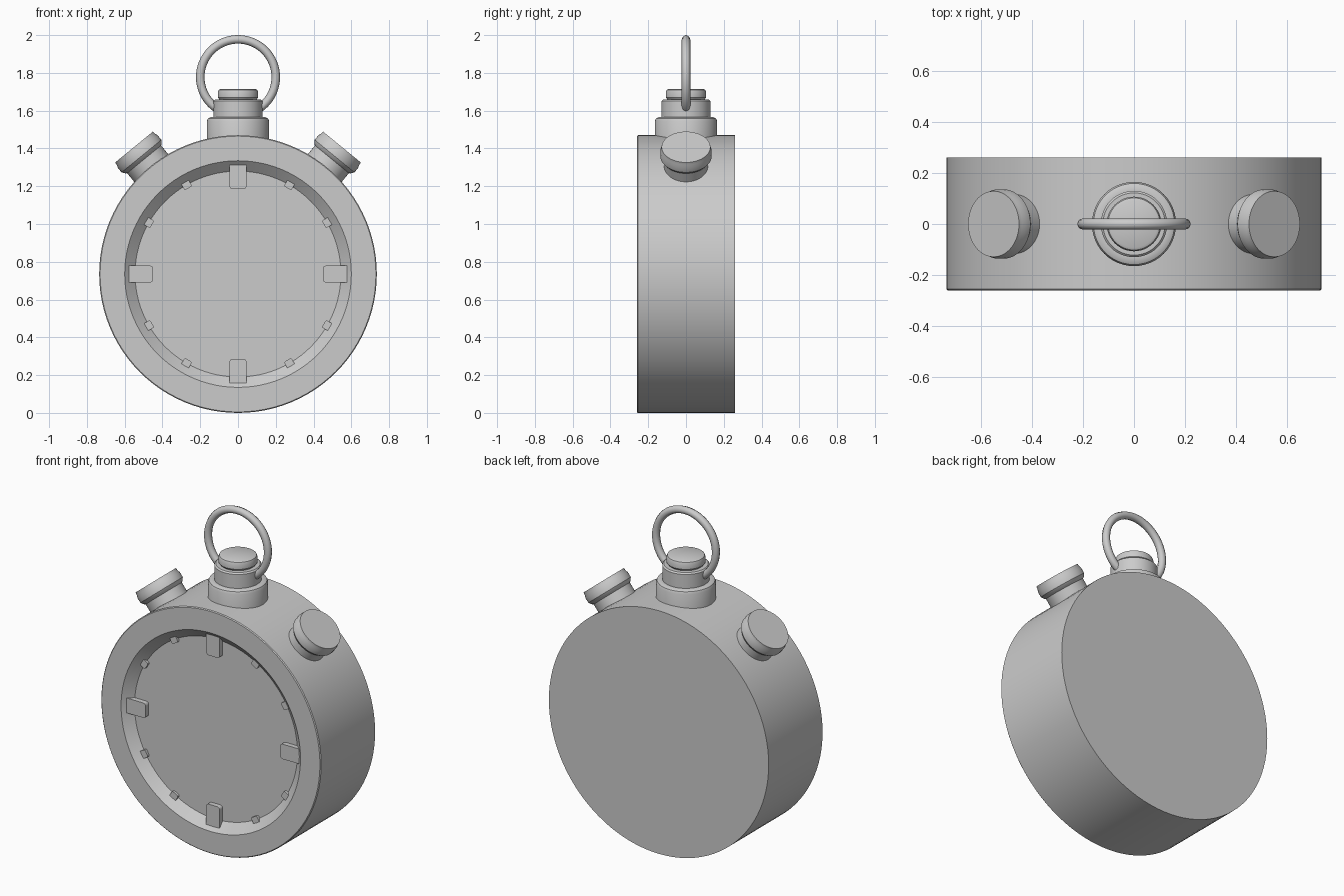
import bpy, bmesh, math
from mathutils import Matrix, Vector

if "Cube" in bpy.data.objects:
    bpy.data.objects.remove(bpy.data.objects["Cube"])

metal = bpy.data.materials.new("grey metal")
metal.use_nodes = True
GREY = (0.6, 0.6, 0.6, 1)
metal.diffuse_color = GREY
metal.node_tree.nodes["Principled BSDF"].inputs["Base Color"].default_value = GREY

R = 0.735                                    # case radius and centre height
CENTRE = Matrix.Translation((0, 0, R))
FRONT = -0.26


def finish(name, bm, matrix, angle=30):
    bmesh.ops.recalc_face_normals(bm, faces=bm.faces)
    mesh = bpy.data.meshes.new(name)
    bm.to_mesh(mesh)
    bm.free()
    mesh.transform(matrix)
    mesh.materials.append(metal)
    obj = bpy.data.objects.new(name, mesh)
    bpy.context.collection.objects.link(obj)
    bpy.ops.object.select_all(action="DESELECT")
    obj.select_set(True)
    bpy.context.view_layer.objects.active = obj
    bpy.ops.object.shade_smooth_by_angle(angle=math.radians(angle))
    return obj


def lathe(name, profile, matrix, steps=64):
    """Spin (radius, height) points about z; both ends lie on the axis."""
    bm = bmesh.new()
    verts = [bm.verts.new((r, 0, h)) for r, h in profile]
    edges = [bm.edges.new(pair) for pair in zip(verts, verts[1:])]
    bmesh.ops.spin(bm, geom=verts + edges, cent=(0, 0, 0), axis=(0, 0, 1),
                   angle=math.tau, steps=steps, use_duplicate=False)
    bmesh.ops.remove_doubles(bm, verts=bm.verts, dist=0.0001)
    return finish(name, bm, matrix)


def marker(name, hour, inner, outer, width, front, round_tip):
    """Raised dial block lying along the radius of one hour."""
    bm = bmesh.new()
    bmesh.ops.create_cube(bm, size=1)
    back = FRONT + 0.06
    bmesh.ops.scale(bm, vec=(width, back - front, outer - inner), verts=bm.verts)
    bmesh.ops.translate(bm, vec=(0, (front + back) / 2, (inner + outer) / 2), verts=bm.verts)
    tips = [e for e in bm.edges if all(v.co.z < inner + 0.001 for v in e.verts)
            and abs(e.verts[0].co.x - e.verts[1].co.x) < 0.001]
    bmesh.ops.bevel(bm, geom=tips, offset=round_tip, segments=3, profile=0.5, affect="EDGES")
    turn = Matrix.Rotation(hour * math.tau / 12, 4, "Y")
    return finish(name, bm, CENTRE @ turn)


# Case with bezel and sunken dial, turned so its axis points to the front
lathe("case", [(0, -0.26), (R, -0.26), (R, 0.255), (0.73, 0.26), (0.60, 0.26),
               (0.545, 0.21), (0, 0.21)],
      CENTRE @ Matrix.Rotation(math.pi / 2, 4, "X"), steps=96)

# Hour markers: long at the quarters, short stubs between
for hour in range(12):
    if hour % 3 == 0:
        marker(f"quarter_marker_{hour}", hour, 0.45, 0.59, 0.09, FRONT + 0.02, 0.016)
    else:
        marker(f"hour_marker_{hour}", hour, 0.525, 0.58, 0.045, FRONT + 0.035, 0.008)

# Crown on top of the case
lathe("crown", [(0, 1.38), (0.165, 1.38), (0.165, 1.545), (0.159, 1.559), (0.145, 1.566),
                (0.13, 1.566), (0.13, 1.65), (0.122, 1.658), (0.098, 1.658),
                (0.107, 1.67), (0.107, 1.697), (0.102, 1.71), (0.092, 1.715), (0, 1.715)],
      Matrix.Identity(4), steps=48)

# Push buttons, leaning outward on both sides
for side, label in ((1, "left"), (-1, "right")):
    lean = Matrix.Rotation(side * math.radians(39.3), 4, "Y")
    lathe(f"{label}_button", [(0, 0.68), (0.116, 0.68), (0.116, 0.785), (0.124, 0.79),
                              (0.136, 0.807), (0.136, 0.838), (0.131, 0.853),
                              (0.129, 0.869), (0, 0.869)],
          CENTRE @ lean, steps=48)

# Hanging ring through the crown
bm = bmesh.new()
MAJOR, MINOR, AROUND, SECTION = 0.2, 0.0225, 64, 8
loop = [bm.verts.new((MAJOR + MINOR * math.cos(a), 0, MINOR * math.sin(a)))
        for a in (i * math.tau / SECTION for i in range(SECTION))]
rim = [bm.edges.new((loop[i - 1], loop[i])) for i in range(SECTION)]
bmesh.ops.spin(bm, geom=loop + rim, cent=(0, 0, 0), axis=(0, 0, 1),
               angle=math.tau, steps=AROUND, use_duplicate=False)
bmesh.ops.remove_doubles(bm, verts=bm.verts, dist=0.0001)
finish("hanging_ring", bm, Matrix.Translation((0, 0, 1.7775)) @ Matrix.Rotation(math.pi / 2, 4, "X"), 50)
